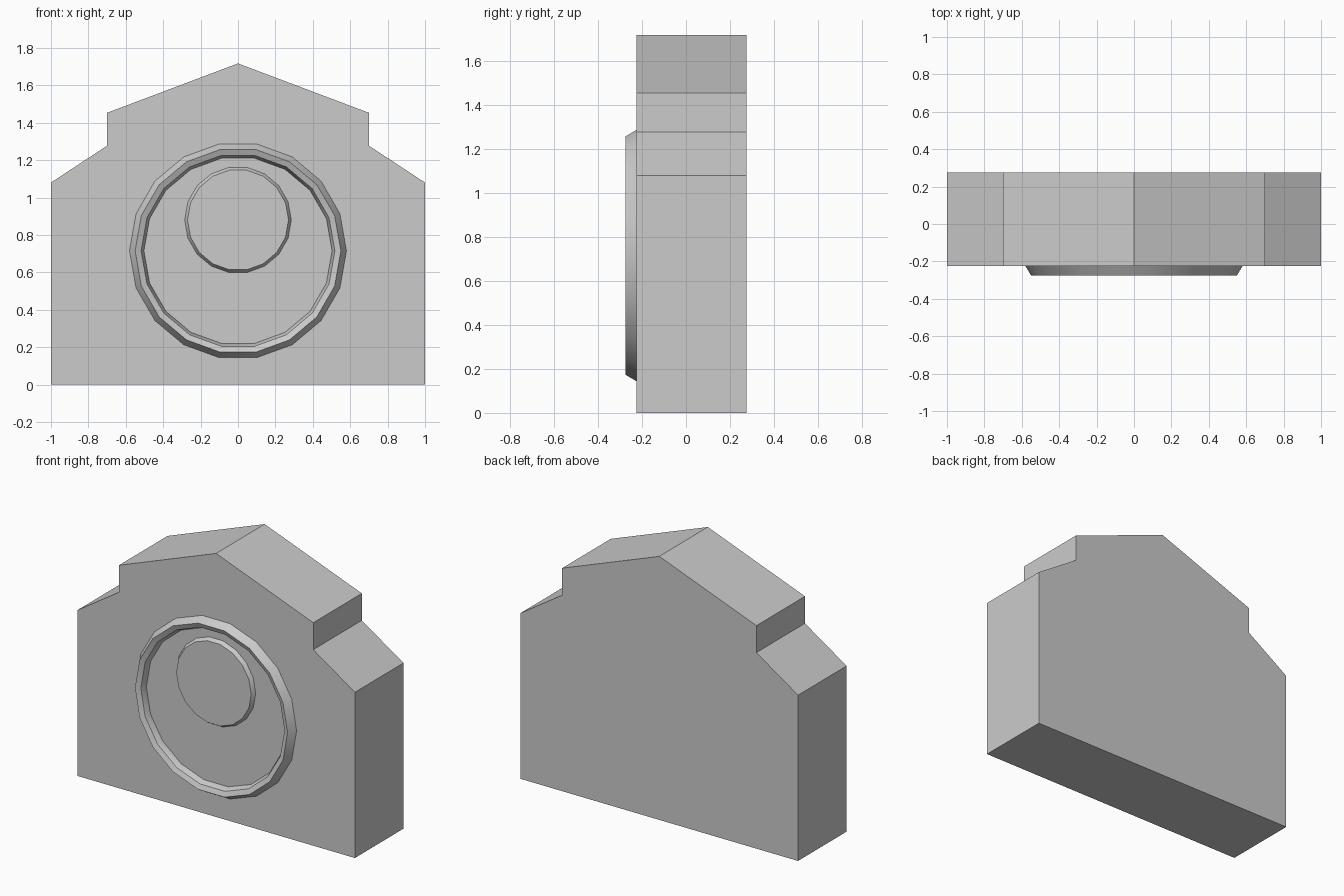
import bpy, math
from mathutils import Vector

cube = bpy.data.objects.get("Cube")
if cube:
    bpy.data.objects.remove(cube, do_unlink=True)

FRONT, BACK = -0.225, 0.275
SIDES = 18

grey = bpy.data.materials.new("plain grey")
grey.use_nodes = True
colour = (0.6, 0.6, 0.6, 1)
grey.diffuse_color = colour
grey.node_tree.nodes["Principled BSDF"].inputs["Base Color"].default_value = colour


def make(name, verts, faces, smooth=False):
    mesh = bpy.data.meshes.new(name)
    mesh.from_pydata(verts, [], faces)
    mesh.materials.append(grey)
    obj = bpy.data.objects.new(name, mesh)
    bpy.context.collection.objects.link(obj)
    if smooth:
        bpy.ops.object.select_all(action="DESELECT")
        obj.select_set(True)
        bpy.context.view_layer.objects.active = obj
        bpy.ops.object.shade_smooth_by_angle(angle=math.radians(30))
    return obj


def lathe(name, height, profile, closed):
    """Turn (radius, y) points about a front-to-back axis at the given height."""
    n = len(profile)
    verts = []
    for i in range(SIDES):
        a = math.tau * i / SIDES
        verts += [(r * math.cos(a), y, height + r * math.sin(a)) for r, y in profile]
    faces = []
    for i in range(SIDES):
        j = (i + 1) % SIDES
        for k in range(n if closed else n - 1):
            m = (k + 1) % n
            faces.append((i * n + k, j * n + k, j * n + m, i * n + m))
    if not closed:
        # flat caps at both ends
        faces.append([i * n for i in reversed(range(SIDES))])
        faces.append([i * n + n - 1 for i in range(SIDES)])
    return make(name, verts, faces, smooth=True)


# Stepped, gabled slab
half = [(1, 0), (1, 1.08), (0.7, 1.277), (0.7, 1.453)]
outline = half + [(0, 1.717)] + [(-x, z) for x, z in reversed(half)]
n = len(outline)
verts = [(x, y, z) for y in (FRONT, BACK) for x, z in outline]
faces = [list(range(n)), list(range(2 * n - 1, n - 1, -1))]
faces += [(i, i + n, (i + 1) % n + n, (i + 1) % n) for i in range(n)]
make("body", verts, faces)

# Bevelled rim, set slightly into the slab
lathe("front_ring", 0.715,
      [(0.58, -0.215), (0.58, FRONT), (0.55, -0.275),
       (0.518, -0.261), (0.503, FRONT), (0.503, -0.215)], True)

# Raised round plate inside the rim
lathe("inner_disc", 0.88,
      [(0.285, -0.215), (0.285, FRONT), (0.27, -0.25)], False)
